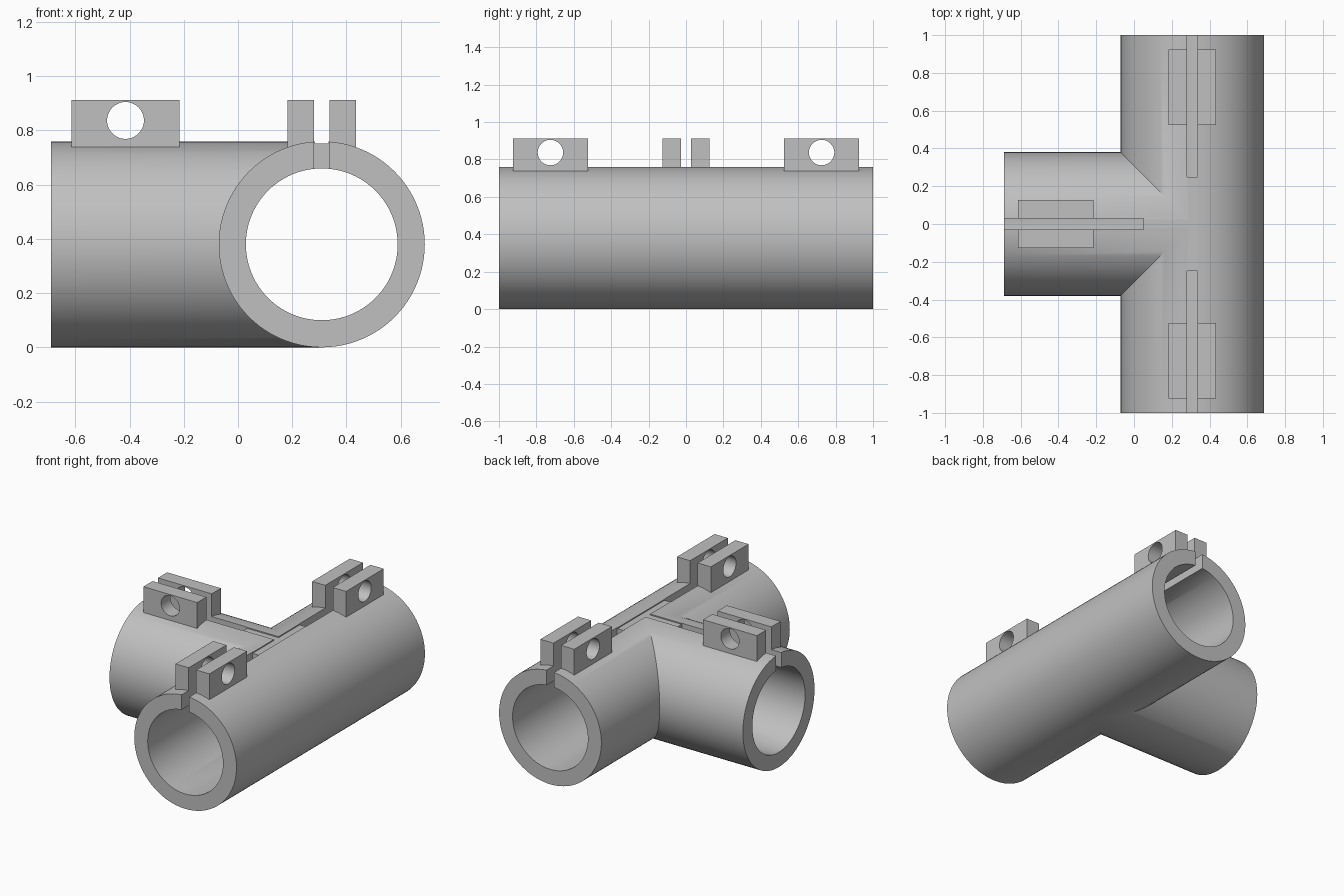
import bpy, bmesh, math
from mathutils import Matrix

if "Cube" in bpy.data.objects:
    bpy.data.objects.remove(bpy.data.objects["Cube"])

R, RI, CX, CZ = 0.38, 0.28, 0.309, 0.38   # tube radii and main axis position
LEFT, N = -0.689, 96                      # branch end, segments round
GAP, LUG_T = 0.028, 0.098                 # half clamp gap, lug thickness

grey = bpy.data.materials.new("plain grey")
grey.diffuse_color = (0.53, 0.53, 0.53, 1)
grey.use_nodes = True
grey.node_tree.nodes["Principled BSDF"].inputs["Base Color"].default_value = grey.diffuse_color


def to_object(name, bm):
    bmesh.ops.recalc_face_normals(bm, faces=bm.faces[:])
    me = bpy.data.meshes.new(name)
    bm.to_mesh(me)
    bm.free()
    me.materials.append(grey)
    ob = bpy.data.objects.new(name, me)
    bpy.context.collection.objects.link(ob)
    return ob


def box(name, lo, hi):
    bm = bmesh.new()
    size = [b - a for a, b in zip(lo, hi)]
    mid = [(a + b) / 2 for a, b in zip(lo, hi)]
    bmesh.ops.create_cube(bm, size=1, matrix=Matrix.Translation(mid) @ Matrix.Diagonal((*size, 1)))
    return to_object(name, bm)


def cut(ob, cutter):
    bpy.context.view_layer.objects.active = ob
    mod = ob.modifiers.new("cut", 'BOOLEAN')
    mod.operation, mod.solver, mod.object = 'DIFFERENCE', 'EXACT', cutter
    bpy.ops.object.modifier_apply(modifier=mod.name)
    bpy.data.objects.remove(cutter)


def smooth(ob):
    bpy.ops.object.select_all(action='DESELECT')
    ob.select_set(True)
    bpy.context.view_layer.objects.active = ob
    bpy.ops.object.shade_smooth_by_angle(angle=math.radians(30))


# Tee body: equal tubes mitred where they meet, outside and bore alike
def main_point(r, i, s, end):
    a = 2 * math.pi * i / N
    dx = r * math.cos(a)
    if abs(dx) < 1e-6:
        dx = 0
    return (CX + dx, s * (1 if end else max(0, -dx)), CZ + r * math.sin(a))


def branch_point(r, i, s, end):
    a = 2 * math.pi * i / N
    y = r * math.cos(a)
    return (LEFT if end else CX - abs(y), y, CZ + r * math.sin(a))


bm = bmesh.new()


def face(points):
    bm.faces.new([bm.verts.new(p) for p in points])


for point, s in ((main_point, 1), (main_point, -1), (branch_point, 1)):
    for i in range(N):
        j = i + 1
        for r in (R, RI):
            face([point(r, i, s, 0), point(r, j, s, 0), point(r, j, s, 1), point(r, i, s, 1)])
        face([point(R, i, s, 1), point(R, j, s, 1), point(RI, j, s, 1), point(RI, i, s, 1)])
bmesh.ops.remove_doubles(bm, verts=bm.verts[:], dist=1e-5)
bmesh.ops.dissolve_degenerate(bm, dist=1e-5, edges=bm.edges[:])
body = to_object("tee_body", bm)

# Clamp slots through the wall, joined by a shallow groove over the centre
for s in (-1, 1):
    y0, y1 = sorted((s * 0.25, s * 1.1))
    cut(body, box("slot", (CX - GAP, y0, 0.5), (CX + GAP, y1, 0.9)))
cut(body, box("slot", (-0.8, -GAP, 0.5), (0.05, GAP, 0.9)))
g = GAP - 0.003
cut(body, box("groove", (CX - g, -0.26, 0.752), (CX + g, 0.26, 0.9)))
cut(body, box("groove", (0.04, -g, 0.752), (CX, g, 0.9)))
smooth(body)


# Bolt lugs: a drilled block on each side of every slot
def lug(name, along_y, centre, side):
    a, b = sorted((side * GAP, side * (GAP + LUG_T)))
    if along_y:
        lo, hi = (CX + a, centre - 0.2, 0.738), (CX + b, centre + 0.2, 0.912)
        pos, rot = (CX, centre, 0.837), Matrix.Rotation(math.pi / 2, 4, 'Y')
    else:
        lo, hi = (centre - 0.2, a, 0.738), (centre + 0.2, b, 0.912)
        pos, rot = (centre, 0, 0.837), Matrix.Rotation(math.pi / 2, 4, 'X')
    ob = box(name, lo, hi)
    bm = bmesh.new()
    bmesh.ops.create_cone(bm, cap_ends=True, segments=48, radius1=0.068, radius2=0.068,
                          depth=0.5, matrix=Matrix.Translation(pos) @ rot)
    cut(ob, to_object("bolt_hole", bm))
    smooth(ob)


for side, tag in ((-1, "a"), (1, "b")):
    lug("front_lug_" + tag, True, -0.725, side)
    lug("back_lug_" + tag, True, 0.725, side)
    lug("branch_lug_" + tag, False, -0.415, side)
